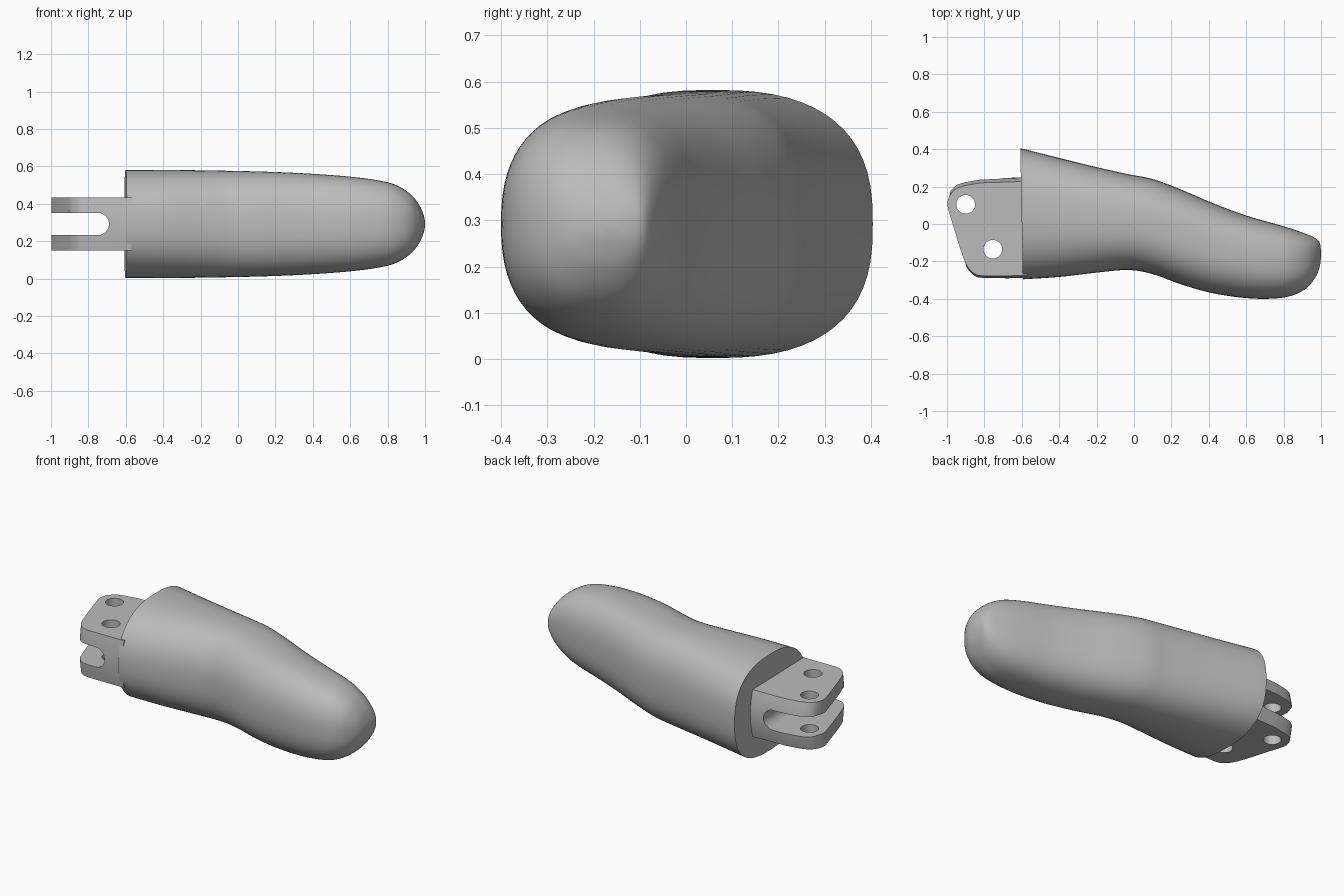
import bpy, bmesh, math
from mathutils import Vector

cube = bpy.data.objects.get("Cube")
if cube:
    bpy.data.objects.remove(cube)

MID = 0.292  # height of the symmetry plane

grey = bpy.data.materials.new("satin_grey")
grey.use_nodes = True
grey.diffuse_color = (0.5, 0.5, 0.5, 1)
grey.node_tree.nodes["Principled BSDF"].inputs["Base Color"].default_value = (0.5, 0.5, 0.5, 1)


def make(name, rings):
    """Skin a list of closed rings and cap both ends."""
    bm = bmesh.new()
    loops = [[bm.verts.new(p) for p in ring] for ring in rings]
    n = len(loops[0])
    for a, b in zip(loops, loops[1:]):
        for i in range(n):
            j = (i + 1) % n
            bm.faces.new((a[i], a[j], b[j], b[i]))
    bm.faces.new(loops[0][::-1])
    bm.faces.new(loops[-1])
    bmesh.ops.recalc_face_normals(bm, faces=bm.faces)
    mesh = bpy.data.meshes.new(name)
    bm.to_mesh(mesh)
    bm.free()
    mesh.materials.append(grey)
    ob = bpy.data.objects.new(name, mesh)
    bpy.context.collection.objects.link(ob)
    return ob


def smooth(pts, steps, closed=False):
    """Catmull-Rom curve through the points."""
    pts = [Vector(p) for p in pts]
    n = len(pts)
    pick = (lambda i: pts[i % n]) if closed else (lambda i: pts[max(0, min(n - 1, i))])
    out = []
    for i in range(n if closed else n - 1):
        p0, p1, p2, p3 = (pick(i + k) for k in (-1, 0, 1, 2))
        for s in range(steps):
            t = s / steps
            out.append(0.5 * (2 * p1 + (p2 - p0) * t + (2 * p0 - 5 * p1 + 4 * p2 - p3) * t * t
                              + (3 * p1 - p0 - 3 * p2 + p3) * t ** 3))
    return out if closed else out + [pts[-1]]


def shade(ob, angle):
    bpy.ops.object.select_all(action='DESELECT')
    ob.select_set(True)
    bpy.context.view_layer.objects.active = ob
    bpy.ops.object.shade_smooth_by_angle(angle=math.radians(angle))


# Fingertip body: x, front y, back y, half height
stations = [
    (-0.6, -0.296, 0.404, 0.29), (-0.4, -0.283, 0.353, 0.289), (-0.2, -0.26, 0.304, 0.287),
    (-0.03, -0.246, 0.266, 0.284), (0.1, -0.268, 0.24, 0.281), (0.25, -0.322, 0.185, 0.276),
    (0.42, -0.37, 0.112, 0.267), (0.6, -0.396, 0.045, 0.253), (0.74, -0.399, 0.005, 0.235),
    (0.84, -0.384, -0.025, 0.21), (0.92, -0.345, -0.053, 0.162), (0.97, -0.285, -0.076, 0.1),
    (0.993, -0.228, -0.1, 0.045), (1.0, -0.17, -0.15, 0.01)]

SIDES = 64
rings = []
for x, front, back, half in smooth(stations, 5):
    ring = []
    for i in range(SIDES):
        a = 2 * math.pi * i / SIDES
        c, s = math.cos(a), math.sin(a)
        e = 2 / (2.6 if c > 0 else 2.4)
        y = (front + back) / 2 + (back - front) / 2 * math.copysign(abs(c) ** e, c)
        z = MID + half * math.copysign(abs(s) ** e, s)
        lean = 0.02 * y if x < -0.599 else 0  # slightly slanted rear face
        ring.append((x - lean, y, z))
    rings.append(ring)
body = make("fingertip_body", rings)
shade(body, 50)

# Hinge fork: rounded outline with gently crowned sides
corner_front = smooth([(-0.80, -0.278), (-0.85, -0.268), (-0.895, -0.22), (-0.93, -0.13)], 4)
corner_back = smooth([(-0.988, 0.06), (-0.998, 0.11), (-0.98, 0.16), (-0.93, 0.198),
                      (-0.82, 0.22)], 4)
outline = [Vector((-0.57, -0.276))] + corner_front + corner_back + [Vector((-0.57, 0.228))]
fork_rings = []
for k in range(-4, 5):
    bulge = 0.022 * (1 - (k / 4) ** 2)
    ring = []
    for x, y in outline:
        dy = bulge if y > 0.15 else (-bulge * 0.6 if y < -0.2 else 0)
        ring.append((x, y + dy, MID + 0.142 * k / 4))
    fork_rings.append(ring)
fork = make("hinge_fork", fork_rings)

# Cutters: round-ended slot and two pin holes
R = 0.06
arc = [(-0.75 + R * math.cos(a), R * math.sin(a))
       for a in (math.pi * (i / 20 - 0.5) for i in range(21))]
slot_profile = [(-1.2, -R)] + arc + [(-1.2, R)]
cutters = [make("slot_cutter", [[(x, y, MID + z) for x, z in slot_profile] for y in (-0.6, 0.6)])]
for cx, cy in ((-0.9, 0.105), (-0.755, -0.135)):
    circle = [(cx + 0.05 * math.cos(i * math.pi / 18), cy + 0.05 * math.sin(i * math.pi / 18))
              for i in range(36)]
    cutters.append(make("pin_hole_cutter", [[(x, y, z) for x, y in circle] for z in (-0.2, 0.8)]))

bpy.context.view_layer.objects.active = fork
for cutter in cutters:
    mod = fork.modifiers.new("cut", 'BOOLEAN')
    mod.operation = 'DIFFERENCE'
    mod.solver = 'EXACT'
    mod.object = cutter
    bpy.ops.object.modifier_apply(modifier=mod.name)
    bpy.data.objects.remove(cutter)
shade(fork, 30)
